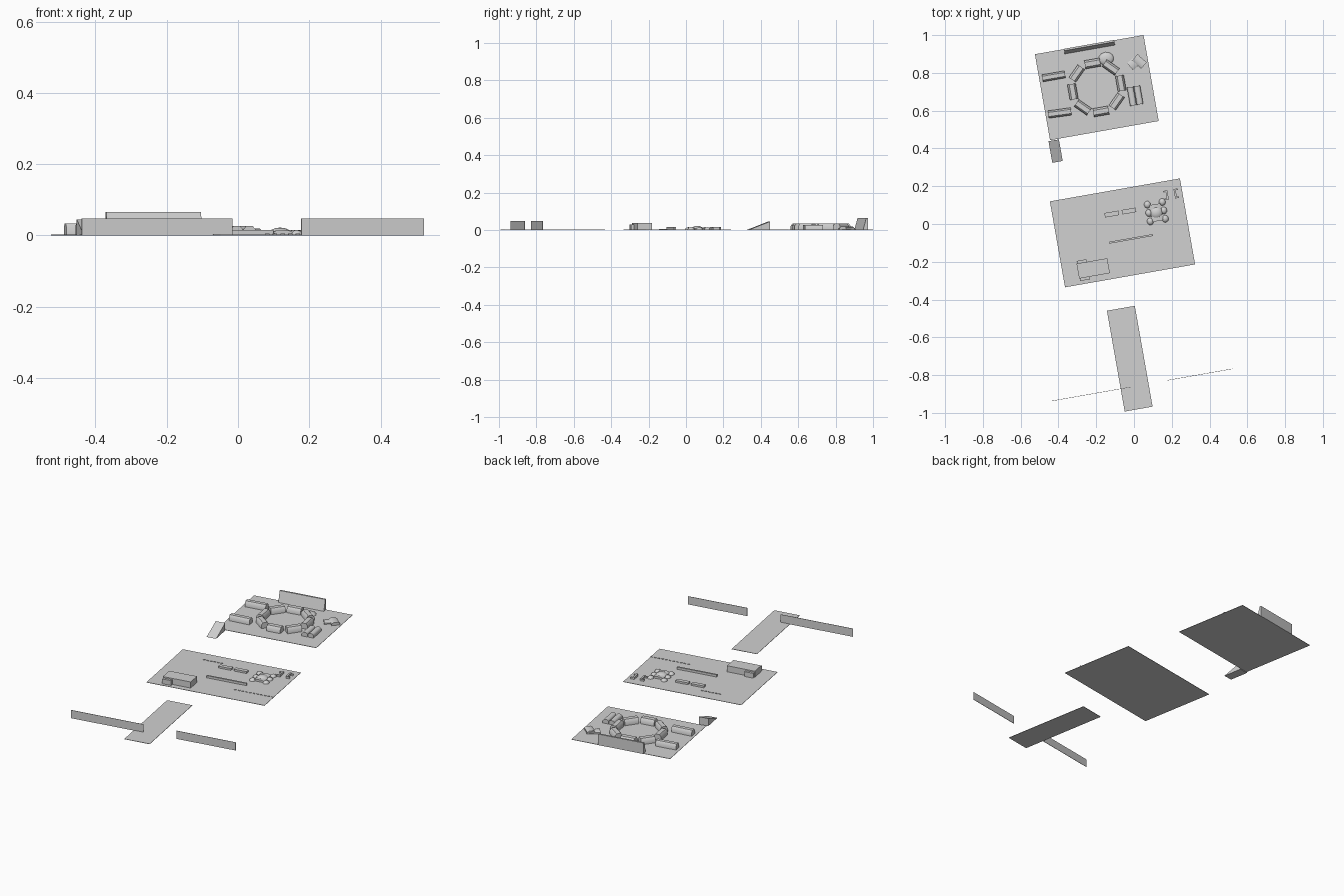
import bpy, bmesh, math
from mathutils import Matrix, Vector

if "Cube" in bpy.data.objects:
    bpy.data.objects.remove(bpy.data.objects["Cube"], do_unlink=True)

GREY = (0.64, 0.64, 0.64, 1)
mat = bpy.data.materials.new("plain grey")
mat.use_nodes = True
mat.diffuse_color = GREY
mat.node_tree.nodes["Principled BSDF"].inputs["Base Color"].default_value = GREY

TILT = 10  # the whole layout is turned by this many degrees


def extrude(name, profile, length, x, y, turn=0.0, z=0.0, smooth=False):
    """Extrude a (y, z) profile along its own x axis, then turn and place it."""
    bm = bmesh.new()
    ends = [[bm.verts.new((s * length / 2, p, q)) for p, q in profile] for s in (-1, 1)]
    bm.faces.new(ends[0])
    bm.faces.new(ends[1])
    n = len(profile)
    for i in range(n):
        j = (i + 1) % n
        bm.faces.new((ends[0][i], ends[0][j], ends[1][j], ends[1][i]))
    bmesh.ops.recalc_face_normals(bm, faces=bm.faces)
    return finish(name, bm, x, y, turn, z, smooth)


def finish(name, bm, x, y, turn, z, smooth):
    mesh = bpy.data.meshes.new(name)
    bm.to_mesh(mesh)
    bm.free()
    mesh.materials.append(mat)
    obj = bpy.data.objects.new(name, mesh)
    bpy.context.collection.objects.link(obj)
    obj.location = (x, y, z)
    obj.rotation_euler.z = math.radians(TILT + turn)
    if smooth:
        bpy.ops.object.select_all(action='DESELECT')
        obj.select_set(True)
        bpy.context.view_layer.objects.active = obj
        bpy.ops.object.shade_smooth_by_angle(angle=math.radians(50))
    return obj


def box(name, length, width, height, x, y, turn=0, z=0):
    w = width / 2
    return extrude(name, [(-w, 0), (w, 0), (w, height), (-w, height)], length, x, y, turn, z)


def barrel(name, length, width, height, x, y, turn=0):
    w = width / 2
    prof = [(-w, 0), (w, 0), (w, height * .65), (w * .55, height),
            (-w * .55, height), (-w, height * .65)]
    return extrude(name, prof, length, x, y, turn, smooth=True)


def mound(name, rx, ry, height, x, y, turn=0):
    bm = bmesh.new()
    bmesh.ops.create_uvsphere(bm, u_segments=12, v_segments=8, radius=1)
    bmesh.ops.bisect_plane(bm, geom=bm.verts[:] + bm.edges[:] + bm.faces[:],
                           plane_co=(0, 0, 0), plane_no=(0, 0, 1), clear_inner=True)
    bmesh.ops.scale(bm, vec=(rx, ry, height), verts=bm.verts)
    return finish(name, bm, x, y, turn, 0, True)


def on_plate(cx, cy, u, v):
    """World position of a point given along the turned axes of a plate."""
    return (Matrix.Rotation(math.radians(TILT), 2) @ Vector((u, v)) + Vector((cx, cy)))


# Ground plates
THIN = 0.002
box("rear_plate", .584, .462, THIN, -.197, .722)
box("middle_plate", .699, .462, THIN, -.061, -.047)
box("front_plate", .15, .542, THIN, -.0225, -.713)

# Free-standing thin walls
box("front_wall_right", .43, THIN, .048, -.227, -.9)
box("front_wall_left", .35, THIN, .048, .35, -.797)

# Rear wall with a sloping front
extrude("rear_wall", [(-.014, 0), (.014, 0), (.014, .065), (.004, .065)], .27, -.236, .937)

# Ring of rounded blocks
for i in range(8):
    a = 45 * i
    p = on_plate(-.197, .723, .129 * math.cos(math.radians(a)), .129 * math.sin(math.radians(a)))
    barrel("ring_block", .082, .045, .035, p.x, p.y, a + 90)

# Loose blocks around the ring
barrel("side_block_upper", .122, .038, .034, -.425, .782)
barrel("side_block_lower", .122, .04, .034, -.393, .588, -2)
for side in (-1, 1):
    p = on_plate(.006, .679, side * .018, 0)
    barrel("paired_block", .098, .034, .026, p.x, p.y, 90)
barrel("corner_slab", .075, .05, .014, .008, .857, 30)
barrel("corner_slab", .065, .045, .019, .028, .86, -50)
mound("rear_mound", .042, .036, .016, -.148, .875)

# Ramp rising towards the rear plate
extrude("ramp", [(-.058, 0), (.058, 0), (.058, .045)], .056, -.415, .386)

# Large box with its side strips
box("large_box", .165, .08, .038, -.216, -.235)
for side in (-1, 1):
    p = on_plate(-.216, -.235, -.053, side * .047)
    box("box_side_strip", .053, .014, .03, p.x, p.y)

# Long low rail
box("long_rail", .235, .01, .015, -.017, -.079)

# Two low blocks
for u in (-.039, .054):
    p = on_plate(-.061, -.047, u, .108)
    box("low_block", .075, .024, .013, p.x, p.y)

# Rows of small dashes
for count, x, y, step in ((6, -.222, .083, .021), (11, .19, -.122, .022)):
    for i in range(count):
        p = on_plate(x, y, (i - (count - 1) / 2) * step, 0)
        box("ground_dash", .012, .004, .005, p.x, p.y)

# Cluster of rounded lumps
barrel("cluster_body", .09, .06, .014, .118, .06, 90)
mound("cluster_core", .036, .036, .022, .118, .06)
for u in (-1, 1):
    for v in (-1, 0, 1):
        p = on_plate(.118, .065, u * .04, v * .045)
        mound("cluster_lump", .018, .02, .015, p.x, p.y)

# Small gate: two posts with short feet
for side in (-1, 1):
    p = on_plate(.197, .157, side * .022, 0)
    box("gate_side", .01, .05, .015, p.x, p.y)
    for end in (-1, 1):
        q = on_plate(p.x, p.y, side * .008, end * .021)
        box("gate_foot", .018, .008, .012, q.x, q.y)
